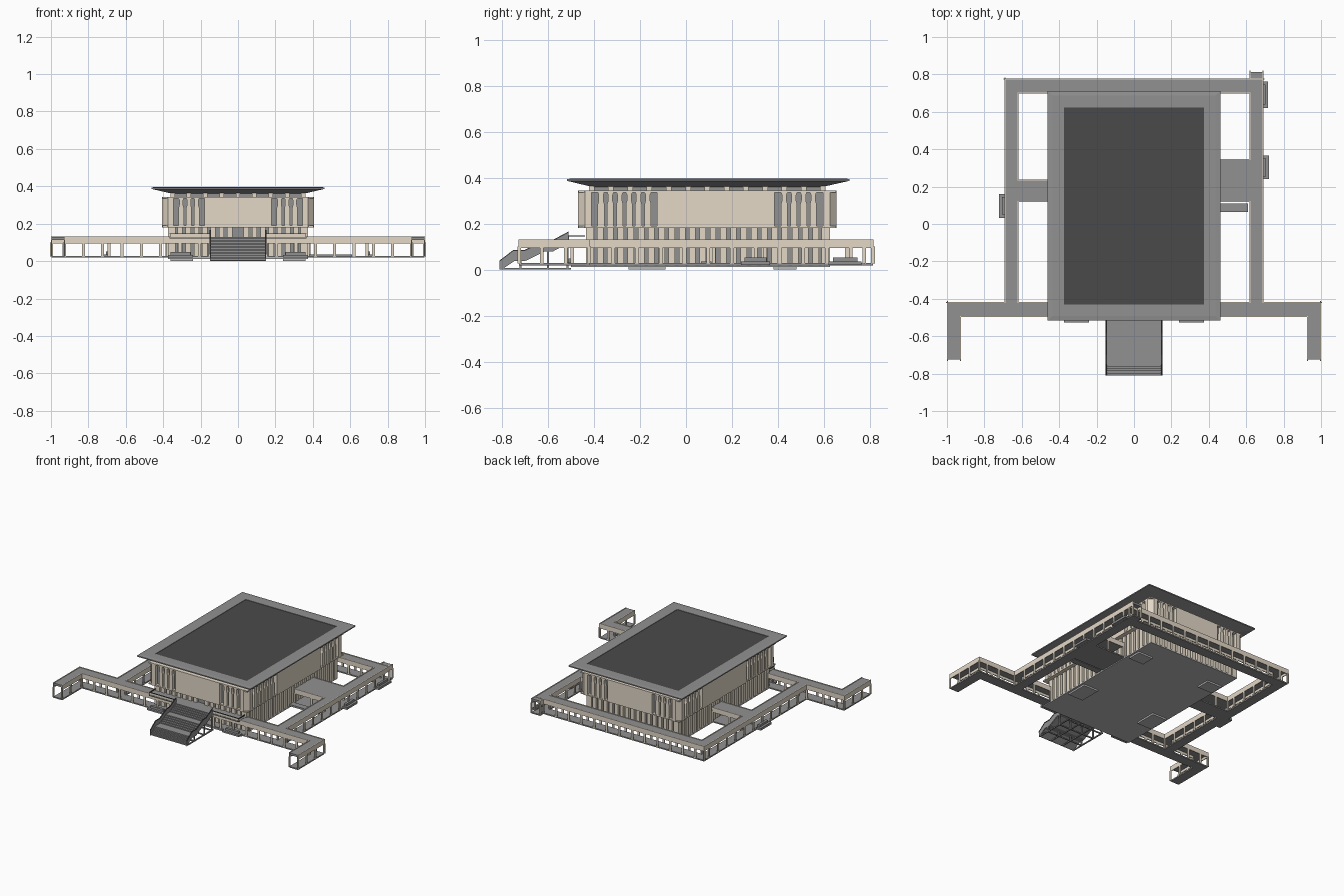
import bpy, bmesh, math
from mathutils import Matrix, Vector


def material(name, r, g, b):
    m = bpy.data.materials.new(name)
    m.diffuse_color = (r, g, b, 1)
    return m


BEIGE = material("warm_stone", 0.77, 0.69, 0.575)
GREY = material("mid_grey", 0.285, 0.285, 0.285)
LIGHT = material("light_grey", 0.50, 0.50, 0.50)
DARK = material("dark_roof", 0.068, 0.068, 0.068)


def finish(name, bm, *mats):
    bmesh.ops.recalc_face_normals(bm, faces=bm.faces[:])
    me = bpy.data.meshes.new(name)
    bm.to_mesh(me)
    bm.free()
    for m in mats:
        me.materials.append(m)
    ob = bpy.data.objects.new(name, me)
    bpy.context.collection.objects.link(ob)
    return ob


def boxes(name, items, mat):
    """One object from (x0, x1, y0, y1, z0, z1) boxes."""
    bm = bmesh.new()
    for x0, x1, y0, y1, z0, z1 in items:
        size = Matrix.Diagonal((abs(x1 - x0), abs(y1 - y0), abs(z1 - z0), 1))
        centre = Vector(((x0 + x1) / 2, (y0 + y1) / 2, (z0 + z1) / 2))
        bmesh.ops.create_cube(bm, size=1, matrix=Matrix.Translation(centre) @ size)
    return finish(name, bm, mat)


def both(items):
    """Add copies mirrored across x = 0."""
    return items + [(-b, -a, *rest) for a, b, *rest in items]


def prisms(name, outlines, mat):
    """Extruded outlines: list of (points, extrusion vector)."""
    bm = bmesh.new()
    for pts, vec in outlines:
        face = bm.faces.new([bm.verts.new(p) for p in pts])
        out = bmesh.ops.extrude_face_region(bm, geom=[face])
        bmesh.ops.translate(bm, vec=vec, verts=[v for v in out["geom"] if isinstance(v, bmesh.types.BMVert)])
        bm.faces.new([bm.verts.new(p) for p in reversed(pts)])
    bmesh.ops.remove_doubles(bm, verts=bm.verts[:], dist=1e-5)
    return finish(name, bm, mat)


def steps_between(a, b, pitch):
    n = max(1, round((b - a) / pitch))
    return [a + (b - a) * i / n for i in range(n + 1)]


# Flared roof: stacked rectangles, grey soffit and rim, dark recessed field
rings = [(0.34, -0.40, 0.585, 0.358), (0.462, -0.517, 0.71, 0.386), (0.462, -0.517, 0.71, 0.394),
         (0.437, -0.492, 0.688, 0.397), (0.373, -0.43, 0.622, 0.397), (0.373, -0.43, 0.622, 0.394)]
bm = bmesh.new()
loops = [[bm.verts.new(p) for p in ((-x, a, z), (x, a, z), (x, b, z), (-x, b, z))] for x, a, b, z in rings]
bm.faces.new(loops[0])
for k in range(len(loops) - 1):
    for i in range(4):
        j = (i + 1) % 4
        bm.faces.new((loops[k][i], loops[k][j], loops[k + 1][j], loops[k + 1][i]))
bm.faces.new(loops[-1]).material_index = 1
finish("flared_roof", bm, GREY, DARK)

# Clerestory strip under the roof
boxes("clerestory_glass", [(-0.345, 0.345, -0.41, 0.595, 0.34, 0.365)], GREY)
posts = []
for x in steps_between(-0.35, 0.35, 0.0875):
    posts += [(x - 0.012, x + 0.012, y - 0.01, y + 0.01, 0.34, 0.364) for y in (-0.412, 0.597)]
for y in steps_between(-0.41, 0.595, 0.084):
    posts += both([(0.337, 0.357, y - 0.012, y + 0.012, 0.34, 0.364)])
boxes("clerestory_posts", posts, BEIGE)

# Upper storey: grey recessed core, stone centre panels, chamfered corners and rails
X, Y0, Y1 = 0.405, -0.47, 0.655
boxes("upper_core", [(-0.378, 0.378, -0.443, 0.628, 0.186, 0.338)], GREY)
boxes("upper_slabs", [(-0.403, 0.403, -0.468, 0.653, 0.181, 0.19),
                      (-0.403, 0.403, -0.468, 0.653, 0.335, 0.344)], BEIGE)
boxes("upper_centre_panels", both([(0.37, X, -0.125, 0.385, 0.181, 0.344)]) +
      [(-0.18, 0.18, Y0, -0.43, 0.181, 0.344), (-0.18, 0.18, 0.615, Y1, 0.181, 0.344)], BEIGE)
corners = []
for sx in (-1, 1):
    for y, s in ((Y0, 1), (Y1, -1)):
        pts = [(sx * 0.345, y), (sx * 0.375, y), (sx * X, y + s * 0.03), (sx * X, y + s * 0.06),
               (sx * 0.37, y + s * 0.06), (sx * 0.37, y + s * 0.035), (sx * 0.345, y + s * 0.035)]
        corners.append(([(px, py, 0.181) for px, py in pts], (0, 0, 0.163)))
prisms("upper_corners", corners, BEIGE)

# Upper fins: broad below, narrowing at the window tops
profile = [(-0.0145, 0.185), (0.0145, 0.185), (0.0145, 0.285), (0.010, 0.30), (0.010, 0.325),
           (0.015, 0.338), (-0.015, 0.338), (-0.010, 0.325), (-0.010, 0.30), (-0.0145, 0.285)]
fins = []
for x in steps_between(0.18, 0.345, 0.041)[1:-1]:
    for s in (-1, 1):
        for y, d in ((-0.467, 0.03), (0.652, -0.03)):
            fins.append(([(s * x + u, y, z) for u, z in profile], (0, d, 0)))
for y in steps_between(-0.41, -0.125, 0.041)[1:-1] + steps_between(0.385, 0.595, 0.041)[1:-1]:
    for s in (-1, 1):
        fins.append(([(s * 0.402, y + u, z) for u, z in profile], (-s * 0.03, 0, 0)))
prisms("upper_fins", fins, BEIGE)

# Lower storey: recessed grey wall with pilasters
boxes("lower_wall", [(-0.35, 0.35, -0.415, 0.605, 0.015, 0.183)], GREY)
pil = both([(0.335, 0.375, -0.435, -0.40, 0.015, 0.183), (0.335, 0.375, 0.59, 0.625, 0.015, 0.183)])
for x in steps_between(-0.355, 0.355, 0.044)[1:-1]:
    pil += [(x - 0.014, x + 0.014, 0.60, 0.625, 0.015, 0.183)]
    if abs(x) > 0.03:
        pil += [(x - 0.014, x + 0.014, -0.435, -0.41, 0.015, 0.183)]
for y in steps_between(-0.418, 0.608, 0.044)[1:-1]:
    pil += both([(0.345, 0.375, y - 0.014, y + 0.014, 0.015, 0.183)])
boxes("lower_pilasters", pil, BEIGE)

# Ground slab and shallow pads below it
boxes("ground_slab", [(-0.375, 0.375, -0.50, 0.625, 0.012, 0.022)], LIGHT)
boxes("foundation_pads", both([(0.24, 0.36, -0.25, -0.09, 0, 0.014), (0.24, 0.36, 0.38, 0.48, 0, 0.014)]), LIGHT)

# Covered walkways: rectangles in plan (x0, x1, y0, y1)
plan = [(-0.997, 0.997, -0.495, -0.42), (0.927, 0.997, -0.725, -0.495), (-0.997, -0.927, -0.725, -0.495),
        (-0.69, -0.62, -0.42, 0.70), (0.62, 0.69, -0.42, 0.70), (-0.69, 0.69, 0.70, 0.775),
        (0.62, 0.69, 0.775, 0.813), (-0.62, -0.37, 0.12, 0.235), (0.37, 0.62, 0.12, 0.345)]
boxes("walkway_roofs", [(*r, 0.113, 0.128) for r in plan], GREY)
boxes("walkway_floors", [(*r, 0.019, 0.028) for r in plan] + [(0.36, 0.61, 0.065, 0.11, 0.022, 0.035)], GREY)

# Walkway edges carrying a fascia and a row of posts
half = [(0.927, -0.725, 0.927, -0.495), (0.997, -0.725, 0.997, -0.42), (0.15, -0.495, 0.927, -0.495),
        (0.69, -0.42, 0.997, -0.42), (0.375, -0.42, 0.62, -0.42), (0.69, -0.42, 0.69, 0.775),
        (0.62, -0.42, 0.62, 0.12), (0.38, 0.12, 0.62, 0.12), (0, 0.775, 0.62, 0.775), (0, 0.70, 0.62, 0.70)]
runs = half + [(-c, b, -a, d) for a, b, c, d in half]
runs += [(0.62, 0.345, 0.62, 0.70), (0.38, 0.345, 0.62, 0.345), (-0.62, 0.235, -0.62, 0.70),
         (-0.62, 0.235, -0.38, 0.235), (-0.69, 0.775, -0.62, 0.775), (0.62, 0.775, 0.62, 0.813),
         (0.69, 0.775, 0.69, 0.813), (0.62, 0.775, 0.69, 0.775)]


def grid_points(lo, hi, origin, pitch=0.1033):
    """Run ends plus shared grid positions, so parallel rows of posts line up."""
    inner = [origin + pitch * k for k in range(-25, 26)]
    return [lo, hi] + [p for p in inner if lo + 0.04 < p < hi - 0.04]


fascia, posts = [], []
for a, b, c, d in runs:
    fascia.append((a - 0.003, c + 0.003, b - 0.003, d + 0.003, 0.095, 0.131))
    if b == d:
        for x in grid_points(a, c, math.copysign(0.62, a + c)):
            posts.append((x - 0.008, x + 0.008, b - 0.003, b + 0.003, 0.026, 0.1))
    else:
        for y in grid_points(b, d, -0.42):
            posts.append((a - 0.003, a + 0.003, y - 0.008, y + 0.008, 0.026, 0.1))
boxes("walkway_fascia", fascia, BEIGE)
boxes("walkway_posts", posts, BEIGE)

# Front terrace with a stone parapet and dark handrail
boxes("terrace_handrail", both([(0.15, 0.365, -0.513, -0.507, 0.144, 0.149),
                                (0.36, 0.366, -0.513, -0.44, 0.144, 0.149)]), DARK)
boxes("terrace_parapet", both([(0.15, 0.363, -0.512, -0.508, 0.128, 0.145)]), BEIGE)
boxes("terrace_deck", [(-0.365, 0.365, -0.515, -0.42, 0.122, 0.13)], GREY)

# Entrance stairs: three flights with landings as one folded section
flights = [(-0.81, 0.004, -0.75, 0.05, 5), (-0.70, 0.05, -0.62, 0.09, 5), (-0.585, 0.09, -0.51, 0.13, 5)]
top, slope = [], []
for y0, z0, y1, z1, n in flights:
    dy, dz = (y1 - y0) / n, (z1 - z0) / n
    for i in range(n):
        top += [(y0 + dy * i, z0 + dz * i), (y0 + dy * i, z0 + dz * (i + 1))]
    top.append((y1, z1))
    slope += [(y0, z0), (y1, z1)]
under = [(y + 0.008, max(0.0, z - 0.01)) for y, z in reversed(slope)]
prisms("entrance_stairs", [([(-0.145, y, z) for y, z in top + under], (0.29, 0, 0))], GREY)
band = [(y, z + 0.032) for y, z in slope] + [(y, max(0, z - 0.012)) for y, z in reversed(slope)]
prisms("stair_parapets", [([(x, y, z) for y, z in band], (0.005, 0, 0)) for x in (-0.15, 0.145)], GREY)
cap = [(y, z + 0.036) for y, z in slope] + [(y, z + 0.031) for y, z in reversed(slope)]
prisms("stair_handrails", [([(x, y, z) for y, z in cap], (0.007, 0, 0)) for x in (-0.152, 0.145)], DARK)

# Open frame under the stairs
frame = [(x - 0.004, x + 0.004, -0.80, -0.50, 0, 0.008) for x in (-0.146, -0.05, 0.05, 0.146)]
for y, z in ((-0.72, 0.045), (-0.60, 0.085), (-0.515, 0.12)):
    frame.append((-0.15, 0.15, y - 0.004, y + 0.004, 0, 0.008))
    frame += [(x - 0.004, x + 0.004, y - 0.004, y + 0.004, 0, z) for x in (-0.146, -0.05, 0.05, 0.146)]
boxes("stair_frame", frame, GREY)

# Small side steps at the walkway edges
boxes("side_steps", both([(0.24, 0.375, -0.527, -0.49, 0.02, 0.032), (0.255, 0.36, -0.51, -0.49, 0.032, 0.048)]) +
      [(0.685, 0.717, 0.62, 0.762, 0.02, 0.036), (0.685, 0.703, 0.64, 0.745, 0.036, 0.052),
       (0.685, 0.721, 0.24, 0.365, 0.02, 0.036), (0.685, 0.705, 0.255, 0.35, 0.036, 0.052),
       (-0.722, -0.685, 0.033, 0.16, 0.02, 0.036), (-0.705, -0.685, 0.05, 0.145, 0.036, 0.052)], GREY)
